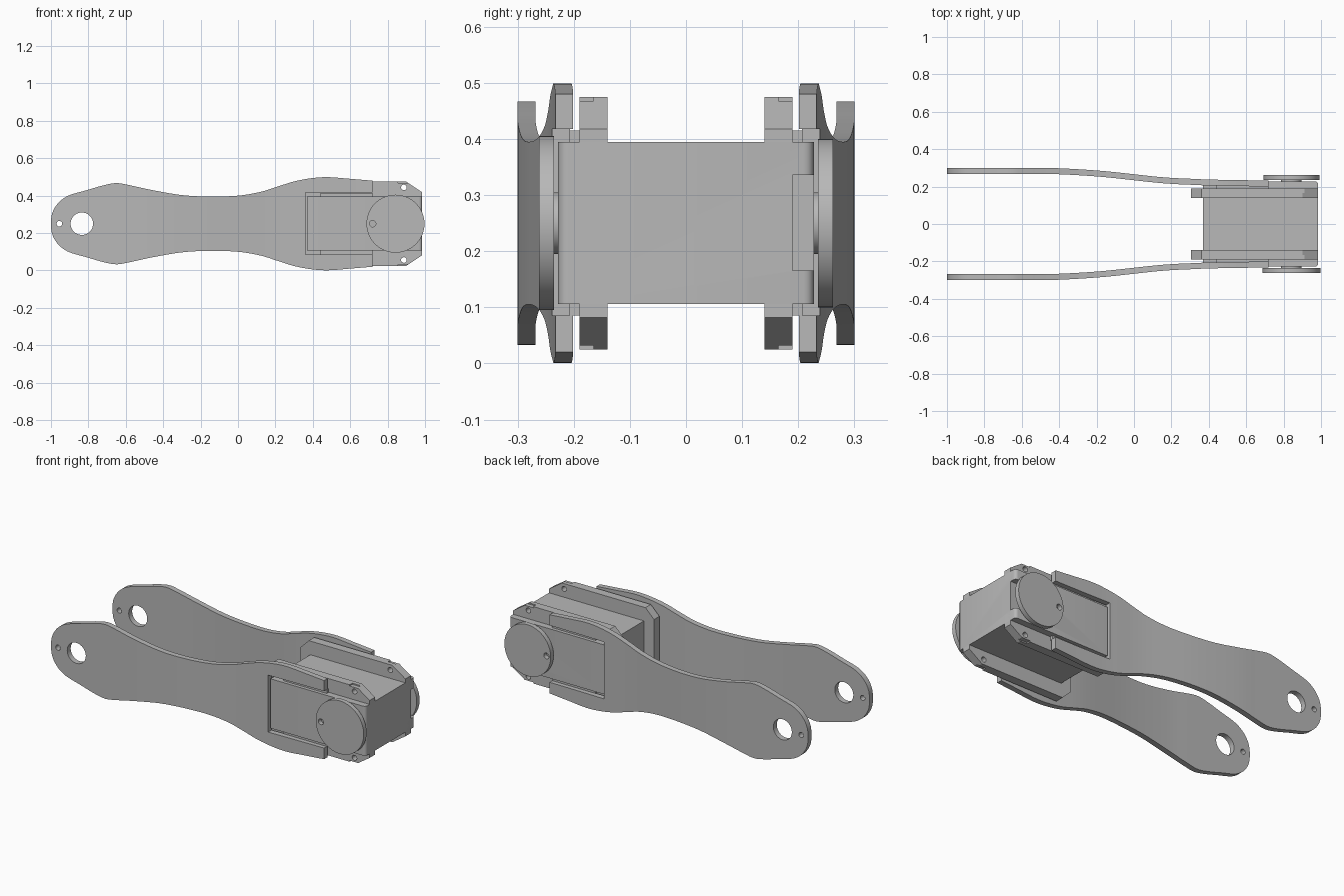
import bpy, bmesh, math
from mathutils import Vector

if "Cube" in bpy.data.objects:
    bpy.data.objects.remove(bpy.data.objects["Cube"], do_unlink=True)

grey = bpy.data.materials.new("plain grey")
grey.use_nodes = True
COLOUR = (0.48, 0.48, 0.48, 1)
grey.diffuse_color = COLOUR
grey.node_tree.nodes["Principled BSDF"].inputs["Base Color"].default_value = COLOUR
MID = 0.25  # height of the long axis


def finish(name, bm):
    bmesh.ops.recalc_face_normals(bm, faces=bm.faces)
    mesh = bpy.data.meshes.new(name)
    bm.to_mesh(mesh)
    bm.free()
    obj = bpy.data.objects.new(name, mesh)
    bpy.context.collection.objects.link(obj)
    mesh.materials.append(grey)
    return obj


def box(name, x0, x1, y0, y1, z0, z1):
    bm = bmesh.new()
    bmesh.ops.create_cube(bm, size=1)
    for v in bm.verts:
        v.co = ((x0 + x1) / 2 + v.co.x * (x1 - x0),
                (y0 + y1) / 2 + v.co.y * (y1 - y0),
                (z0 + z1) / 2 + v.co.z * (z1 - z0))
    return finish(name, bm)


def prism(name, outline, y0, y1):
    """Extrude an x-z outline along y."""
    bm = bmesh.new()
    face = bm.faces.new([bm.verts.new((x, y0, z)) for x, z in outline])
    ext = bmesh.ops.extrude_face_region(bm, geom=[face])["geom"]
    bmesh.ops.translate(bm, vec=(0, y1 - y0, 0),
                        verts=[g for g in ext if isinstance(g, bmesh.types.BMVert)])
    return finish(name, bm)


def disc(name, x, z, r, y0, y1, sides=64):
    ring = [(x + r * math.cos(math.tau * i / sides),
             z + r * math.sin(math.tau * i / sides)) for i in range(sides)]
    return prism(name, ring, y0, y1)


def cut(obj, cutters):
    for c in cutters:
        mod = obj.modifiers.new("cut", "BOOLEAN")
        mod.operation, mod.solver, mod.object = "DIFFERENCE", "EXACT", c
    bpy.context.view_layer.update()
    dg = bpy.context.evaluated_depsgraph_get()
    mesh = bpy.data.meshes.new_from_object(obj.evaluated_get(dg))
    obj.modifiers.clear()
    obj.data = mesh
    for c in cutters:
        bpy.data.objects.remove(c, do_unlink=True)


def smooth(obj):
    bpy.ops.object.select_all(action="DESELECT")
    obj.select_set(True)
    bpy.context.view_layer.objects.active = obj
    bpy.ops.object.shade_smooth_by_angle(angle=math.radians(25))


def spline(points, steps=5):
    pts = [Vector(p) for p in points]
    out = []
    for i in range(len(pts) - 1):
        a, b, c, d = (pts[max(i - 1, 0)], pts[i], pts[i + 1], pts[min(i + 2, len(pts) - 1)])
        for s in range(steps):
            t = s / steps
            out.append(0.5 * (2 * b + (c - a) * t + (2 * a - 5 * b + 4 * c - d) * t * t
                              + (3 * b - a - 3 * c + d) * t ** 3))
    return out + [pts[-1]]


# Side link stations: x, half height, sideways offset
STATIONS = [(-1, 0.015, 0.284), (-0.995, 0.05, 0.284), (-0.98, 0.085, 0.284),
            (-0.95, 0.122, 0.284), (-0.9, 0.153, 0.284), (-0.81, 0.179, 0.284),
            (-0.72, 0.205, 0.284), (-0.65, 0.217, 0.284), (-0.58, 0.206, 0.284),
            (-0.46, 0.18, 0.284), (-0.3, 0.153, 0.277), (-0.15, 0.145, 0.266),
            (0, 0.15, 0.25), (0.12, 0.17, 0.237), (0.21, 0.198, 0.23),
            (0.3, 0.226, 0.226), (0.39, 0.243, 0.222), (0.48, 0.249, 0.22),
            (0.6, 0.24, 0.218), (0.72, 0.23, 0.217)]
HALF = 0.016


def side_link(name, s):
    bm = bmesh.new()
    last = None
    for x, h, y in spline(STATIONS):
        ring = [bm.verts.new((x, s * (y + dy), MID + dz))
                for dy, dz in ((-HALF, -h), (HALF, -h), (HALF, h), (-HALF, h))]
        if last is None:
            bm.faces.new(ring)
        else:
            for i in range(4):
                j = (i + 1) % 4
                bm.faces.new((last[i], last[j], ring[j], ring[i]))
        last = ring
    bm.faces.new(last)
    obj = finish(name, bm)
    y0, y1 = sorted((s * 0.1, s * 0.4))
    cut(obj, [box("slot_cutter", 0.362, 0.8, y0, y1, 0.085, 0.418),
              disc("bore_cutter", -0.835, MID, 0.06, y0, y1),
              disc("pin_cutter", -0.955, MID, 0.015, y0, y1, 24)])
    smooth(obj)


# Motor case with rounded end edges and a recess on one side
case = box("motor_case", 0.37, 0.985, -0.228, 0.228, 0.106, 0.395)
bm = bmesh.new()
bm.from_mesh(case.data)
corner = [e for e in bm.edges if all(v.co.x > 0.9 for v in e.verts)
          and abs(e.verts[0].co.y - e.verts[1].co.y) < 0.01]
bmesh.ops.bevel(bm, geom=corner, offset=0.018, segments=4, profile=0.5, affect="EDGES")
bm.to_mesh(case.data)
bm.free()
cut(case, [box("recess_cutter", 0.9, 1.1, 0.19, 0.3, 0.166, 0.336)])
smooth(case)

for s, side in ((-1, "right"), (1, "left")):
    def span(a, b):
        return sorted((s * a, s * b))

    side_link(side + "_side_link", s)

    # Mounting flange with chamfered corners, screw holes and nut pockets
    half = [(0.305, 0.17), (0.36, 0.225), (0.9, 0.225), (0.985, 0.168)]
    outline = [(x, MID + h) for x, h in half] + [(x, MID - h) for x, h in reversed(half)]
    flange = prism(side + "_mounting_flange", outline, *span(0.14, 0.19))
    cutters = []
    for d in (-1, 1):
        cutters.append(disc("screw_cutter", 0.887, MID + d * 0.194, 0.015, *span(0.1, 0.3), 24))
        z0, z1 = sorted((MID + d * 0.218, MID + d * 0.25))
        cutters.append(box("pocket_cutter", 0.855, 0.915, *span(0.165, 0.2), z0, z1))
    cut(flange, cutters)
    smooth(flange)

    # Raised rim between flange and link
    box(side + "_case_rim", 0.44, 0.72, *span(0.188, 0.208), 0.085, 0.415)

    # Output wheel on a short hub
    smooth(disc(side + "_wheel_hub", 0.84, MID, 0.055, *span(0.22, 0.24)))
    wheel = disc(side + "_output_wheel", 0.842, MID, 0.155 if s < 0 else 0.15,
                 *span(0.235, 0.262), 96)
    cut(wheel, [disc("wheel_pin_cutter", 0.72, MID, 0.017, *span(0.2, 0.3), 24)])
    smooth(wheel)
